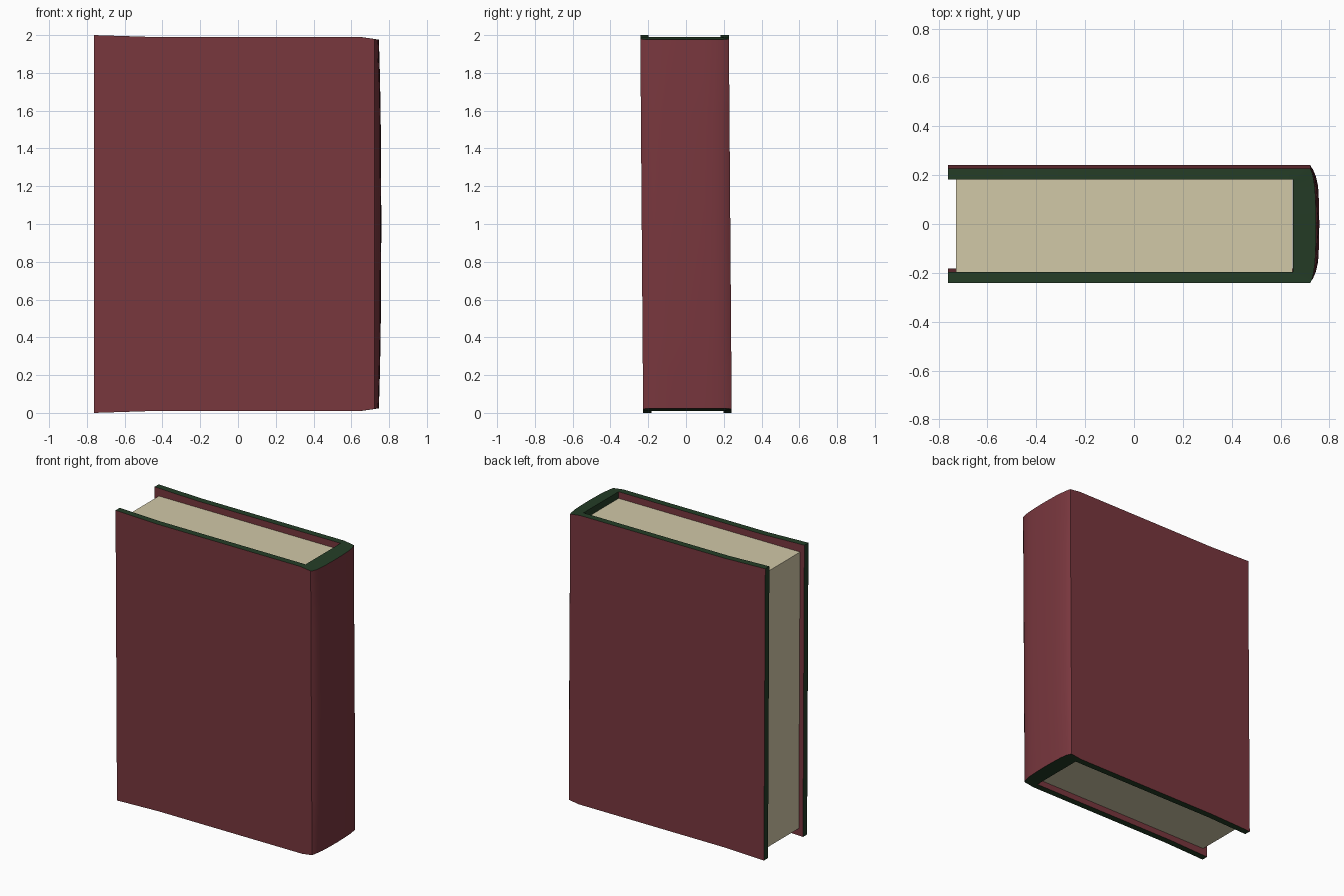
import bpy, bmesh

if "Cube" in bpy.data.objects:
    bpy.data.objects.remove(bpy.data.objects["Cube"])


def material(name, rgb):
    m = bpy.data.materials.new(name)
    m.diffuse_color = (*rgb, 1)
    m.use_nodes = True
    m.node_tree.nodes["Principled BSDF"].inputs["Base Color"].default_value = m.diffuse_color
    return m


red = material("cover red", (0.190, 0.038, 0.048))
green = material("edge green", (0.018, 0.047, 0.020))
cream = material("paper cream", (0.64, 0.58, 0.39))


def lean(y, z):
    # the whole book leans very slightly towards the front
    return y + (1 - z) * 0.0075


def finish(bm, name, mats):
    bmesh.ops.recalc_face_normals(bm, faces=bm.faces)
    me = bpy.data.meshes.new(name)
    bm.to_mesh(me)
    bm.free()
    ob = bpy.data.objects.new(name, me)
    bpy.context.collection.objects.link(ob)
    for m in mats:
        me.materials.append(m)
    return ob


# Half of the cover cross-section: (outer point, inner point), front board to spine
HALF = [((-0.762, 0.2345), (-0.762, 0.19)),
        ((-0.45, 0.2345), (-0.45, 0.19)),
        ((0.645, 0.2345), (0.62, 0.19)),
        ((0.722, 0.2345), (0.652, 0.19)),
        ((0.735, 0.218), (0.652, 0.177)),
        ((0.745, 0.195), (0.652, 0.16)),
        ((0.754, 0.155), (0.652, 0.13)),
        ((0.757, 0.10), (0.652, 0.08))]
pairs = [tuple((x, -y) for x, y in p) for p in HALF]
pairs += [((0.759, 0), (0.652, 0))] + HALF[::-1]
SPINE_START = 3
n = len(pairs)


def end_drop(x):
    # how far the head and tail edges step in along the book
    if x < -0.45:
        return 0.010 * (x + 0.762) / 0.312
    if x < 0.65:
        return 0.010
    return 0.010 + 0.014 * min(1, (x - 0.65) / 0.095)


# Cover: paired outer and inner walls lofted up the height
bm = bmesh.new()
rows = []
for t in (0, 0.1, 0.2, 0.5, 0.8, 0.9, 1):
    row = []
    for pair in pairs:
        verts = []
        for k, (x, y) in enumerate(pair):
            d = end_drop(x)
            z = d + t * (2 - 2 * d)
            if k == 0 and x > 0.722:
                x -= 0.013 * abs(2 * t - 1) ** 2.5 * min(1, (x - 0.722) / 0.03)
            verts.append(bm.verts.new((x, lean(y, z), z)))
        row.append(verts)
    rows.append(row)


def quad(verts, mat):
    bm.faces.new(verts).material_index = mat


for a, b in zip(rows, rows[1:]):
    for i in range(n - 1):
        spine = SPINE_START <= i < n - 1 - SPINE_START
        quad((a[i][0], a[i + 1][0], b[i + 1][0], b[i][0]), 0)
        quad((a[i][1], a[i + 1][1], b[i + 1][1], b[i][1]), 1 if spine else 0)
    for i in (0, n - 1):
        quad((a[i][0], a[i][1], b[i][1], b[i][0]), 1)
for row in (rows[0], rows[-1]):
    for i in range(n - 1):
        quad((row[i][0], row[i + 1][0], row[i + 1][1], row[i][1]), 1)
cover = finish(bm, "book_cover", [red, green])
bpy.context.view_layer.objects.active = cover
cover.select_set(True)
bpy.ops.object.shade_smooth_by_angle(angle=0.6)
cover.select_set(False)

# Page block, set back from the board edges
bm = bmesh.new()
bmesh.ops.create_cube(bm, size=1)
for v in bm.verts:
    x = -0.73 if v.co.x < 0 else 0.65
    z = 0.05 if v.co.z < 0 else 1.945
    v.co = (x, lean(v.co.y * 0.379, z), z)
finish(bm, "page_block", [cream])
